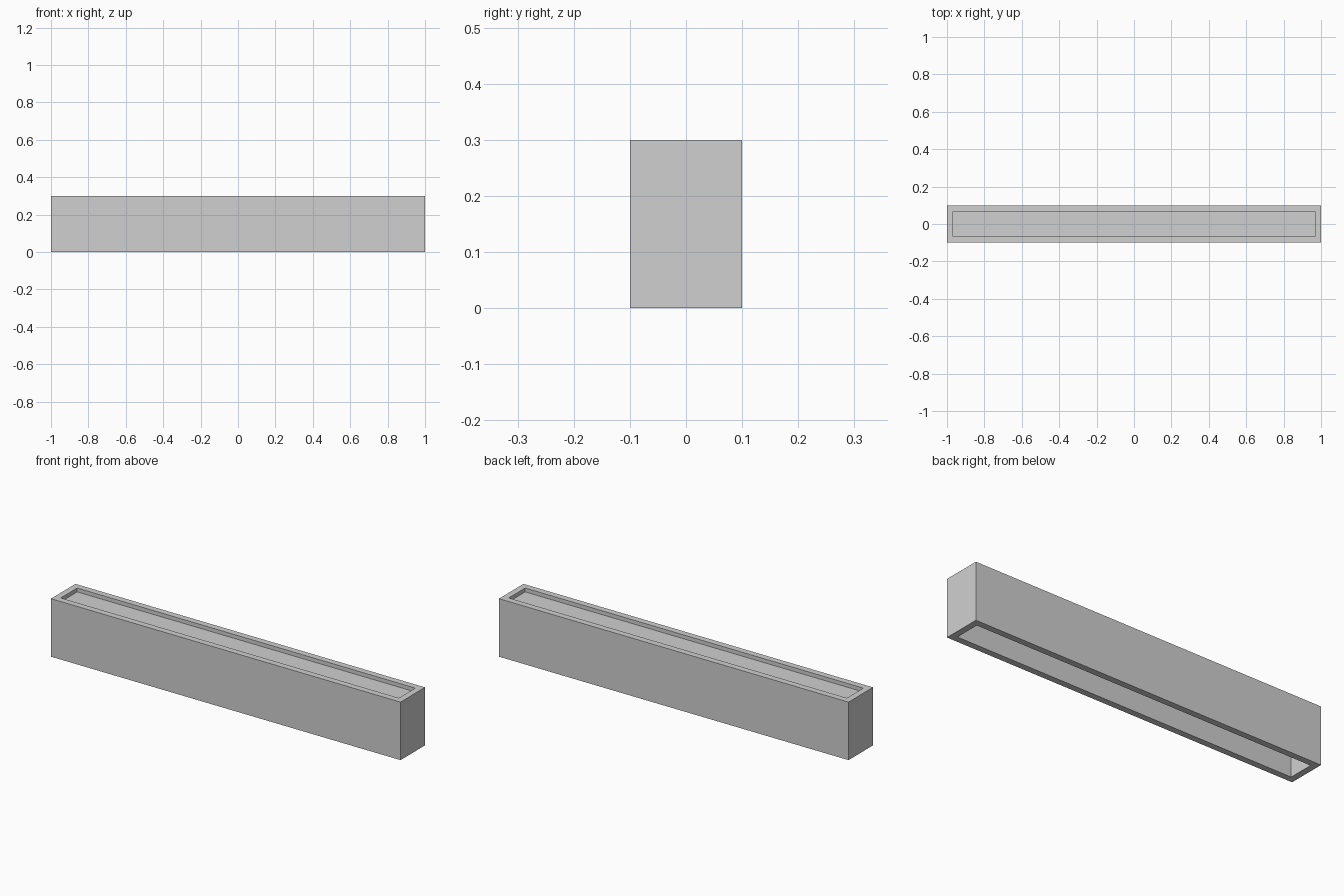
import bpy
import bmesh

cube = bpy.data.objects.get("Cube")
if cube:
    bpy.data.objects.remove(cube, do_unlink=True)

LENGTH, DEPTH, HEIGHT = 2.0, 0.2, 0.3
WALL = 0.033       # thickness of the four sides
RECESS = 0.02      # drop from the rim to the panel
PANEL = 0.01       # panel thickness

grey = bpy.data.materials.new("light_grey")
grey.use_nodes = True
colour = (0.63, 0.63, 0.63, 1)
grey.diffuse_color = colour
grey.node_tree.nodes["Principled BSDF"].inputs["Base Color"].default_value = colour


def add_object(name, bm):
    bmesh.ops.recalc_face_normals(bm, faces=bm.faces)
    mesh = bpy.data.meshes.new(name)
    bm.to_mesh(mesh)
    bm.free()
    mesh.materials.append(grey)
    obj = bpy.data.objects.new(name, mesh)
    bpy.context.collection.objects.link(obj)
    return obj


def ring(bm, x, y, z):
    return [bm.verts.new((sx * x, sy * y, z))
            for sx, sy in ((-1, -1), (1, -1), (1, 1), (-1, 1))]


# Rectangular frame, open at top and bottom
outer = (LENGTH / 2, DEPTH / 2)
inner = (LENGTH / 2 - WALL, DEPTH / 2 - WALL)
bm = bmesh.new()
loops = [ring(bm, *outer, 0), ring(bm, *outer, HEIGHT),
         ring(bm, *inner, HEIGHT), ring(bm, *inner, 0)]
for a, b in zip(loops, loops[1:] + loops[:1]):
    for i in range(4):
        j = (i + 1) % 4
        bm.faces.new((a[i], a[j], b[j], b[i]))
add_object("planter_walls", bm)

# Thin panel recessed just below the rim
bm = bmesh.new()
bmesh.ops.create_cube(bm, size=1)
bmesh.ops.scale(bm, vec=(inner[0] * 2, inner[1] * 2, PANEL), verts=bm.verts)
panel = add_object("recessed_panel", bm)
panel.location.z = HEIGHT - RECESS - PANEL / 2
